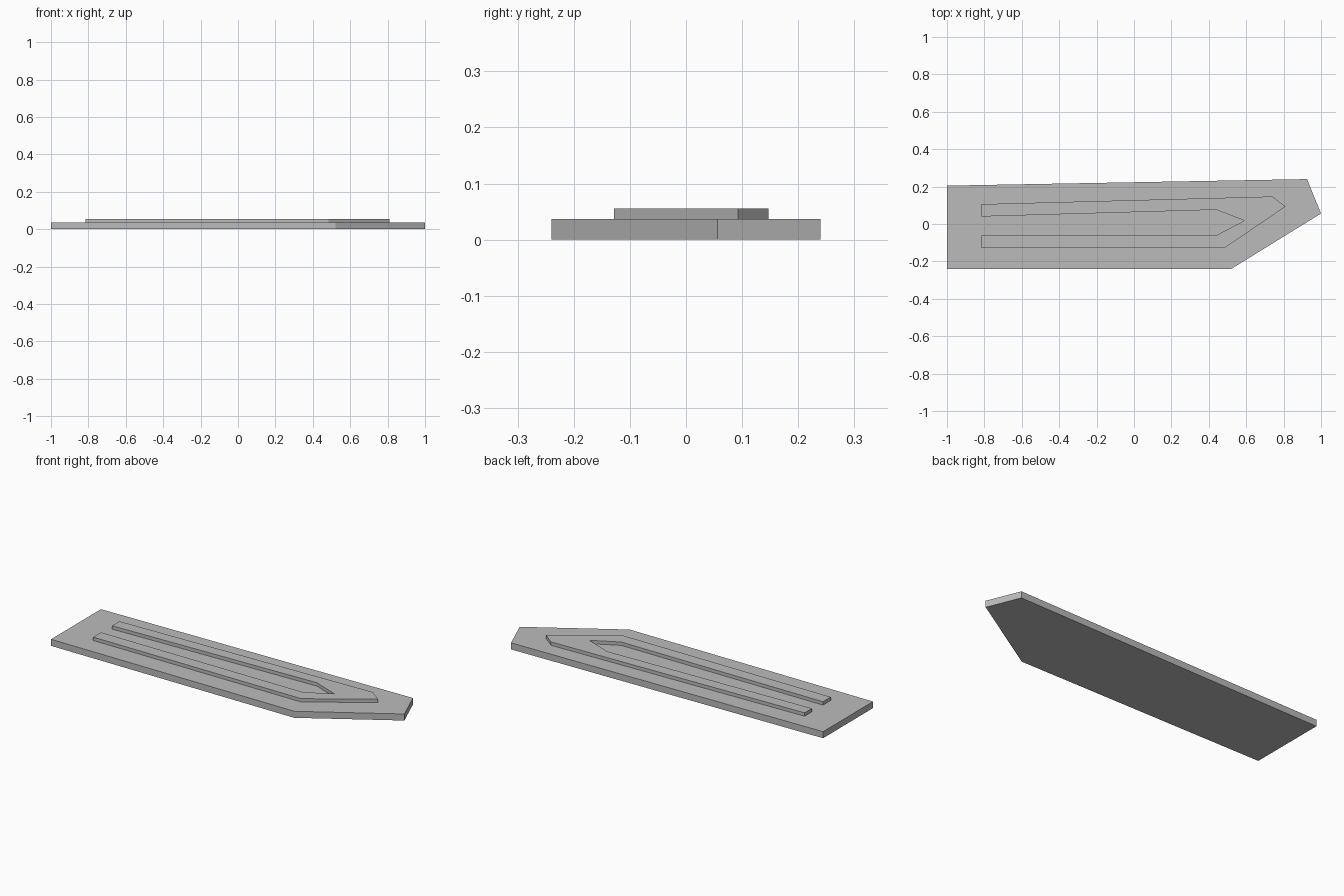
import bpy
import bmesh

cube = bpy.data.objects.get("Cube")
if cube:
    bpy.data.objects.remove(cube, do_unlink=True)

grey = bpy.data.materials.new("plain_grey")
grey.use_nodes = True
colour = (0.5, 0.5, 0.5, 1)
grey.diffuse_color = colour
grey.node_tree.nodes["Principled BSDF"].inputs["Base Color"].default_value = colour


def extruded_plate(name, outline, bottom, top):
    """Extrude a flat outline upward into a closed, flat-shaded plate."""
    bm = bmesh.new()
    face = bm.faces.new([bm.verts.new((x, y, bottom)) for x, y in outline])
    result = bmesh.ops.extrude_face_region(bm, geom=[face], use_keep_orig=True)
    for v in result["geom"]:
        if isinstance(v, bmesh.types.BMVert):
            v.co.z = top
    bmesh.ops.recalc_face_normals(bm, faces=bm.faces)
    mesh = bpy.data.meshes.new(name)
    bm.to_mesh(mesh)
    bm.free()
    mesh.materials.append(grey)
    obj = bpy.data.objects.new(name, mesh)
    bpy.context.collection.objects.link(obj)
    return obj


base_top = 0.037
rail_top = 0.056

# Base plate with a slanted, pointed end
base_outline = [(-1, -0.24), (0.52, -0.24), (1, 0.056), (0.925, 0.24), (-1, 0.205)]
extruded_plate("base_plate", base_outline, 0, base_top)

# Raised hairpin rail: outer edge, then back along the inner edge
rail_end = -0.815
outer_edge = [(rail_end, -0.128), (0.485, -0.128), (0.81, 0.093), (0.74, 0.147), (rail_end, 0.106)]
inner_edge = [(rail_end, 0.04), (0.44, 0.076), (0.59, 0.018), (0.445, -0.058), (rail_end, -0.058)]
extruded_plate("raised_rail", outer_edge + inner_edge, base_top, rail_top)
